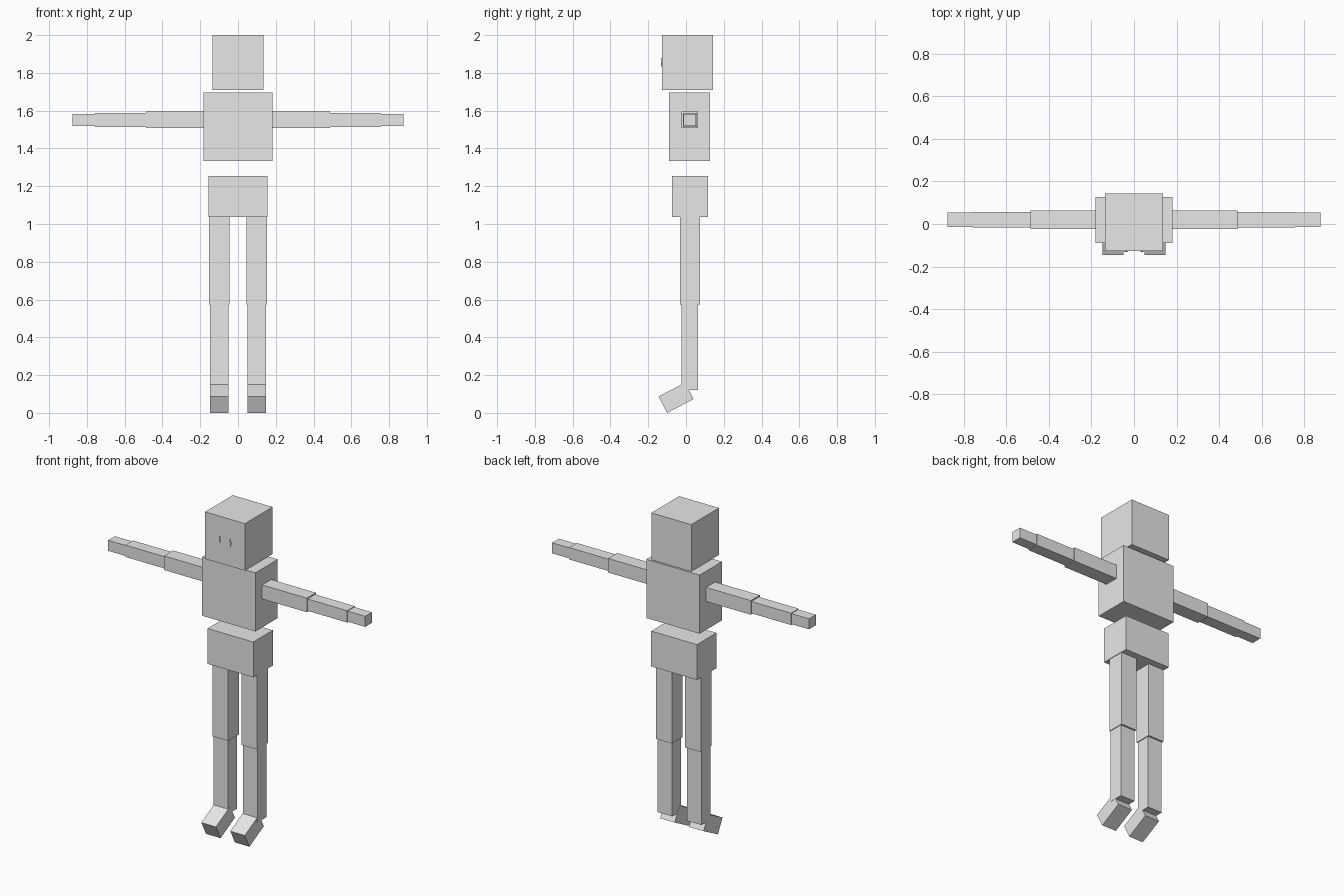
import bpy, bmesh
from math import radians
from mathutils import Matrix, Vector

cube = bpy.data.objects.get("Cube")
if cube:
    bpy.data.objects.remove(cube, do_unlink=True)

# One plain grey for the whole figure
grey = bpy.data.materials.new("light_grey")
grey.use_nodes = True
grey.diffuse_color = (0.8, 0.8, 0.8, 1)
grey.node_tree.nodes["Principled BSDF"].inputs["Base Color"].default_value = grey.diffuse_color


def add_object(name, bm):
    bmesh.ops.recalc_face_normals(bm, faces=bm.faces)
    mesh = bpy.data.meshes.new(name)
    bm.to_mesh(mesh)
    bm.free()
    mesh.materials.append(grey)
    obj = bpy.data.objects.new(name, mesh)
    bpy.context.collection.objects.link(obj)


def box(name, xs, ys, zs, tilt=0):
    """Box between the given limits, tilted about x through its centre."""
    centre = Vector([sum(r) / 2 for r in (xs, ys, zs)])
    size = [r[1] - r[0] for r in (xs, ys, zs)]
    bm = bmesh.new()
    bmesh.ops.create_cube(bm, size=1, matrix=Matrix.Translation(centre)
                          @ Matrix.Rotation(radians(tilt), 4, "X")
                          @ Matrix.Diagonal((*size, 1)))
    add_object(name, bm)


def pair(name, xs, ys, zs, tilt=0):
    box("left_" + name, xs, ys, zs, tilt)
    box("right_" + name, (-xs[1], -xs[0]), ys, zs, tilt)


# Head and body
box("head", (-0.136, 0.136), (-0.127, 0.143), (1.71, 2.0))
box("chest", (-0.182, 0.182), (-0.09, 0.127), (1.333, 1.695))
box("hips", (-0.156, 0.156), (-0.074, 0.116), (1.037, 1.255))

# Arms
pair("upper_arm", (0.182, 0.487), (-0.024, 0.064), (1.508, 1.595))
pair("forearm", (0.487, 0.757), (-0.017, 0.057), (1.514, 1.587))
pair("hand", (0.757, 0.877), (-0.013, 0.053), (1.518, 1.583))

# Legs, with the feet tipped toes-down
pair("thigh", (0.045, 0.153), (-0.032, 0.074), (0.575, 1.037))
pair("shin", (0.05, 0.149), (-0.025, 0.063), (0.12, 0.575))
pair("foot", (0.049, 0.148), (-0.1315, 0.0265), (0.031, 0.129), 27.6)

# Eyes: small drop-shaped plates on the face
for side, sign in (("left", 1), ("right", -1)):
    bm = bmesh.new()
    outline = [(0, 1.834), (0.007, 1.852), (0.002, 1.862), (0.002, 1.878),
               (-0.002, 1.878), (-0.002, 1.862), (-0.007, 1.852)]
    face = bm.faces.new([bm.verts.new((sign * 0.037 + x, -0.126, z)) for x, z in outline])
    front = bmesh.ops.extrude_face_region(bm, geom=[face])["geom"]
    bmesh.ops.translate(bm, vec=(0, -0.006, 0),
                        verts=[v for v in front if isinstance(v, bmesh.types.BMVert)])
    add_object(side + "_eye", bm)
